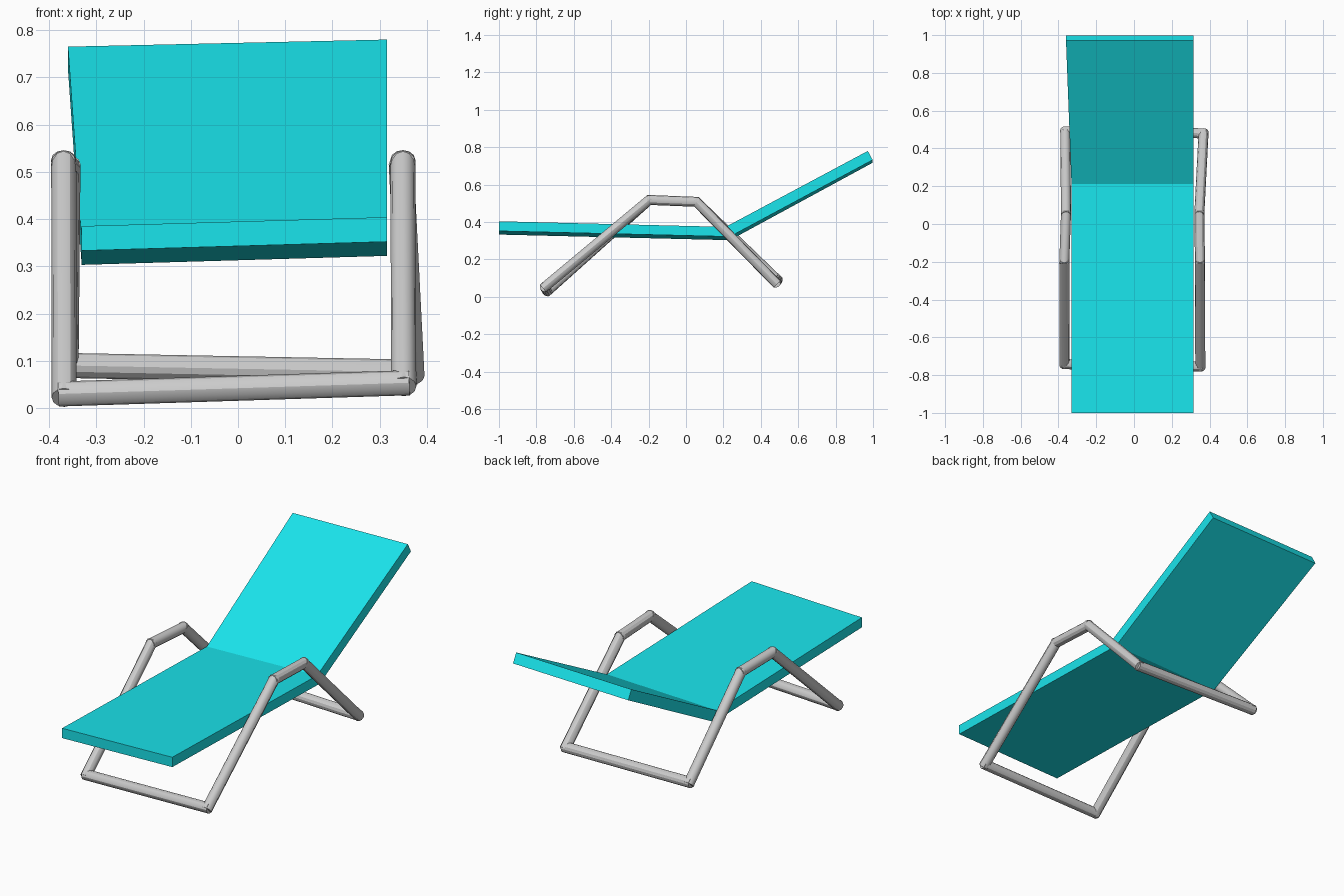
import bpy, bmesh
from mathutils import Vector

if "Cube" in bpy.data.objects:
    bpy.data.objects.remove(bpy.data.objects["Cube"])

def material(name, color):
    m = bpy.data.materials.new(name)
    m.diffuse_color = color
    m.use_nodes = True
    m.node_tree.nodes["Principled BSDF"].inputs["Base Color"].default_value = m.diffuse_color
    return m

def finish(name, bm, mat=None):
    bmesh.ops.recalc_face_normals(bm, faces=bm.faces)
    me = bpy.data.meshes.new(name)
    bm.to_mesh(me)
    bm.free()
    ob = bpy.data.objects.new(name, me)
    bpy.context.collection.objects.link(ob)
    if mat:
        me.materials.append(mat)
    return ob

def tube(name, a, b, radius=0.0265, extra=0.012, sides=12):
    """Round bar between two joints, overlapping its neighbours a little."""
    a, b = Vector(a), Vector(b)
    d = b - a
    bm = bmesh.new()
    bmesh.ops.create_cone(bm, cap_ends=True, segments=sides, radius1=radius,
                          radius2=radius, depth=d.length + 2 * extra)
    ob = finish(name, bm)
    ob.rotation_euler = d.to_track_quat('Z', 'Y').to_euler()
    ob.location = (a + b) / 2
    # smooth sides, crisp end rims
    bpy.context.view_layer.objects.active = ob
    ob.select_set(True)
    bpy.ops.object.shade_smooth_by_angle()
    ob.select_set(False)

# Lounger bed: one bent slab, profile (y, z of right side), slightly skewed
teal = material("turquoise", (0.01, 0.78, 0.84, 1))
profile = [(-1.0, 0.404), (0.212, 0.374), (0.972, 0.780),
           (0.998, 0.732), (0.235, 0.322), (-1.0, 0.352)]
bm = bmesh.new()
left, right = [], []
for y, z in profile:
    at_head = y > 0.5
    right.append(bm.verts.new((0.315, y, z)))
    left.append(bm.verts.new((-0.36 if at_head else -0.331, y,
                              z - (0.015 if at_head else 0.019))))
n = len(profile)
for i in range(n):
    j = (i + 1) % n
    bm.faces.new((left[i], left[j], right[j], right[i]))
for side in (left, right):
    bm.faces.new((side[0], side[1], side[4], side[5]))
    bm.faces.new((side[1], side[2], side[3], side[4]))
finish("lounger_bed", bm, teal)

# Tube frame joints: front foot, front knee, back knee, back foot
joints = {
    "left": [(-0.368, -0.742, 0.030), (-0.369, -0.197, 0.518),
             (-0.360, 0.056, 0.508), (-0.364, 0.490, 0.090)],
    "right": [(0.351, -0.755, 0.053), (0.349, -0.197, 0.518),
              (0.346, 0.056, 0.508), (0.368, 0.480, 0.076)],
}
for side, pts in joints.items():
    for part, a, b in zip(("front_leg", "armrest", "back_leg"), pts, pts[1:]):
        tube(f"{side}_{part}", a, b)

# Floor crossbars
for part, k in (("front_crossbar", 0), ("back_crossbar", 3)):
    tube(part, joints["left"][k], joints["right"][k])
